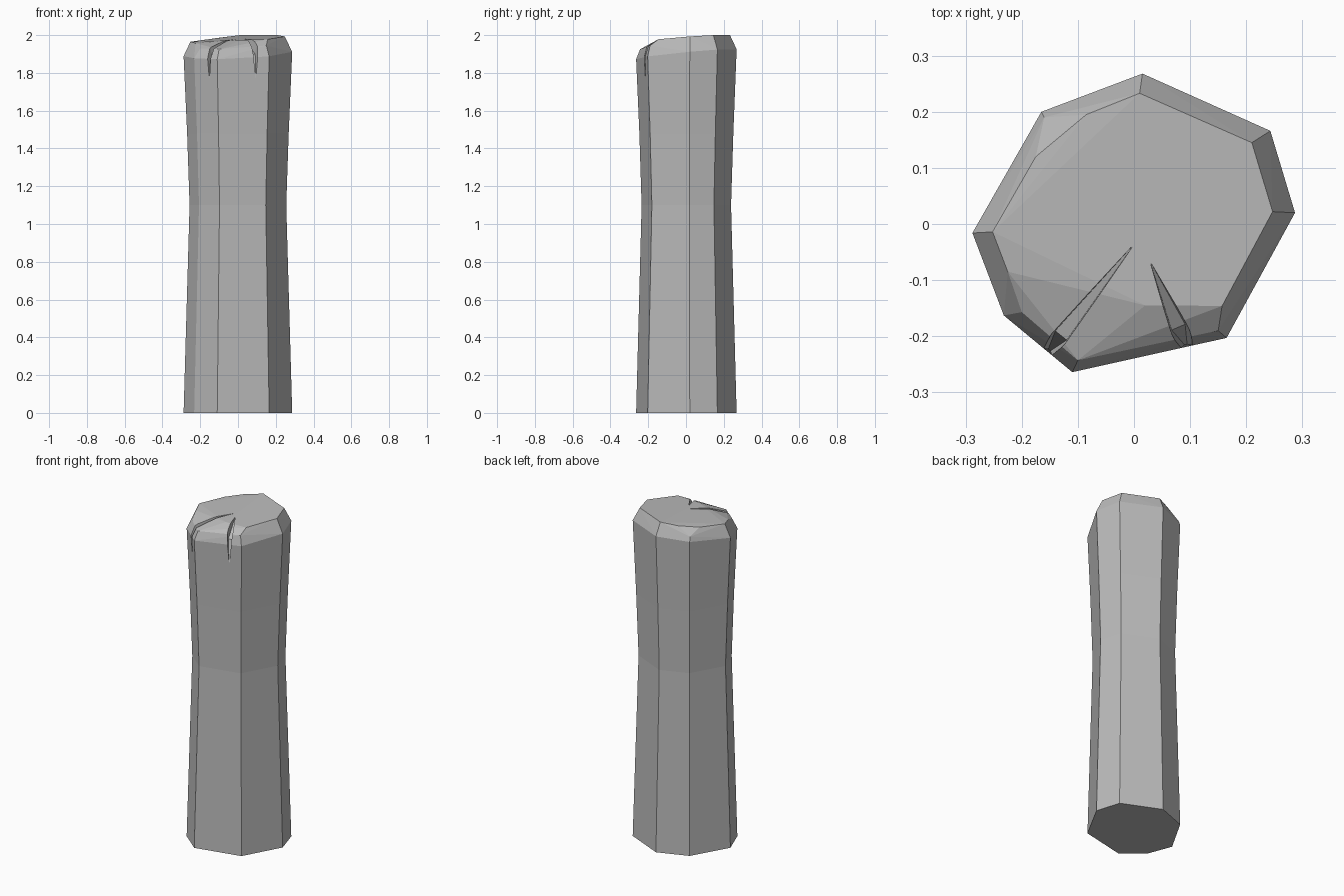
import bpy, bmesh
from mathutils import Vector

cube = bpy.data.objects.get("Cube")
if cube:
    bpy.data.objects.remove(cube, do_unlink=True)

stone = bpy.data.materials.new("grey_stone")
stone.use_nodes = True
grey = (0.5, 0.5, 0.5, 1)
stone.diffuse_color = grey
stone.node_tree.nodes["Principled BSDF"].inputs["Base Color"].default_value = grey


def make_object(name, bm):
    bmesh.ops.recalc_face_normals(bm, faces=bm.faces[:])
    mesh = bpy.data.meshes.new(name)
    bm.to_mesh(mesh)
    bm.free()
    mesh.materials.append(stone)
    obj = bpy.data.objects.new(name, mesh)
    bpy.context.collection.objects.link(obj)
    return obj


# Irregular eight-sided outline
OUTLINE = [(0.015, 0.268), (0.243, 0.166), (0.287, 0.02), (0.165, -0.203),
           (-0.11, -0.264), (-0.232, -0.163), (-0.288, -0.016), (-0.165, 0.2)]
# Worn rim corners, then the ridge of the sloped front and the chipped back corner
CROWN = [(0.01, 0.233, 2.0), (0.21, 0.145, 2.0), (0.247, 0.022, 1.993),
         (0.15, -0.19, 1.945), (-0.1, -0.243, 1.925), (-0.2, -0.157, 1.93),
         (-0.252, -0.014, 1.965), (-0.16, 0.19, 1.94),
         (0.157, -0.146, 1.978), (0.02, -0.145, 1.974), (-0.225, -0.085, 1.957),
         (-0.175, 0.12, 1.975), (-0.085, 0.195, 1.988)]

# Crown: convex cap above a slightly tilted shoulder
bm = bmesh.new()
shoulder = [bm.verts.new((x, y, 1.9 + 0.09 * y + 0.035 * x)) for x, y in OUTLINE]
for p in CROWN:
    bm.verts.new(p)
bmesh.ops.convex_hull(bm, input=bm.verts[:])
under = [f for f in bm.faces if all(v in shoulder for v in f.verts)]
bmesh.ops.delete(bm, geom=under, context='FACES_ONLY')
loose = [v for v in bm.verts if not v.link_faces]
bmesh.ops.delete(bm, geom=loose, context='VERTS')
inner = [e for e in bm.edges if not e.link_faces]
bmesh.ops.delete(bm, geom=inner, context='EDGES')

# Shaft: waisted rings down to the base
upper = shoulder
for scale, z in [(0.935, 1.48), (0.89, 1.1), (1.0, 0.0)]:
    ring = [bm.verts.new((x * scale, y * scale, z)) for x, y in OUTLINE]
    for i in range(len(ring)):
        j = (i + 1) % len(ring)
        bm.faces.new((upper[i], upper[j], ring[j], ring[i]))
    upper = ring
bm.faces.new(upper)
bmesh.ops.dissolve_limit(bm, angle_limit=0.015, verts=bm.verts[:], edges=bm.edges[:])
pillar = make_object("stone_pillar", bm)


def crack_cutter(name, apex, mouth):
    """Wedge that widens from the apex to the rim and tapers down the side."""
    a, m = Vector(apex), Vector(mouth)
    along = (m - a).normalized()
    side = Vector((-along.y, along.x))
    length = (m - a).length
    # distance along, top half width, floor half width, floor height
    stations = [(0, 0.001, 0.0005, 1.978),
                (length - 0.035, 0.019, 0.013, 1.9),
                (length, 0.022, 0.002, 1.77),
                (length + 0.03, 0.024, 0.002, 1.76)]
    bm = bmesh.new()
    loops = []
    for t, top, floor, z in stations:
        c = a + along * t
        loops.append([bm.verts.new((*(c + side * w), h)) for w, h in
                      ((-top, 2.05), (top, 2.05), (floor, z), (-floor, z))])
    for p, q in zip(loops, loops[1:]):
        for i in range(4):
            j = (i + 1) % 4
            bm.faces.new((p[i], p[j], q[j], q[i]))
    bm.faces.new(loops[0])
    bm.faces.new(loops[-1])
    bmesh.ops.triangulate(bm, faces=bm.faces[:])
    cutter = make_object(name, bm)
    cutter.hide_render = True
    return cutter


# Two cracks split the front of the crown
bpy.context.view_layer.objects.active = pillar
for name, apex, mouth in [("right_crack", (-0.003, -0.04), (-0.152, -0.226)),
                          ("left_crack", (0.03, -0.07), (0.093, -0.216))]:
    cutter = crack_cutter(name, apex, mouth)
    mod = pillar.modifiers.new(name, 'BOOLEAN')
    mod.operation = 'DIFFERENCE'
    mod.solver = 'EXACT'
    mod.object = cutter
    bpy.ops.object.modifier_apply(modifier=mod.name)
    bpy.data.objects.remove(cutter, do_unlink=True)
